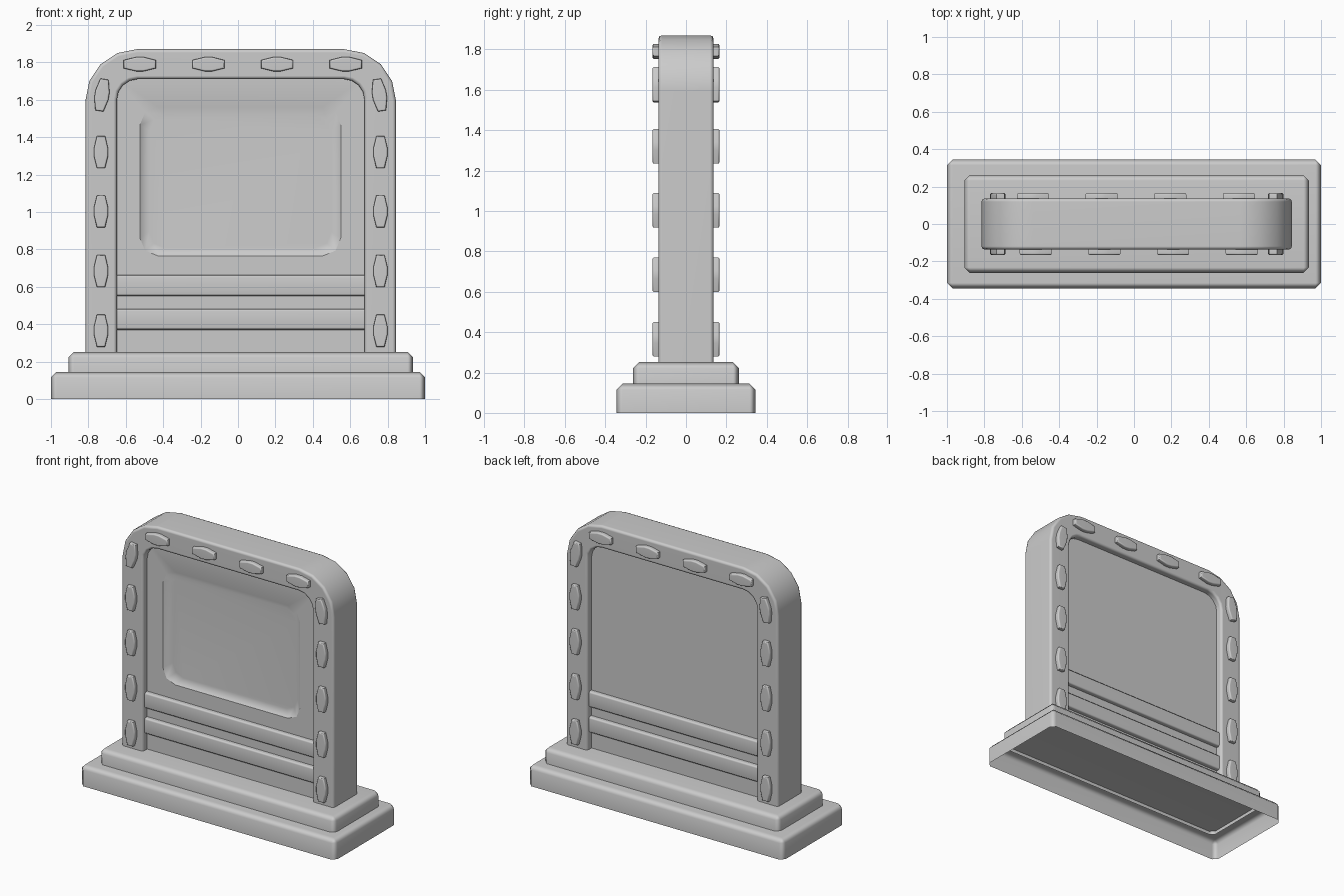
import bpy, bmesh, math

if "Cube" in bpy.data.objects:
    bpy.data.objects.remove(bpy.data.objects["Cube"])

CX = 0.0145  # centre line of the upright


def finish(name, bm, angle=50):
    bmesh.ops.recalc_face_normals(bm, faces=bm.faces[:])
    me = bpy.data.meshes.new(name)
    bm.to_mesh(me)
    bm.free()
    ob = bpy.data.objects.new(name, me)
    bpy.context.collection.objects.link(ob)
    bpy.ops.object.select_all(action='DESELECT')
    bpy.context.view_layer.objects.active = ob
    ob.select_set(True)
    bpy.ops.object.shade_smooth_by_angle(angle=math.radians(angle))
    wn = ob.modifiers.new("weighted", 'WEIGHTED_NORMAL')
    wn.keep_sharp = True
    return ob


def box(name, x0, x1, y0, y1, z0, z1, bevel=0.0, segs=1, open_bottom=False):
    bm = bmesh.new()
    bmesh.ops.create_cube(bm, size=1)
    for v in bm.verts:
        v.co = ((x0 + x1) / 2 + v.co.x * (x1 - x0),
                (y0 + y1) / 2 + v.co.y * (y1 - y0),
                (z0 + z1) / 2 + v.co.z * (z1 - z0))
    bmesh.ops.recalc_face_normals(bm, faces=bm.faces[:])
    if open_bottom:
        bmesh.ops.delete(bm, geom=[f for f in bm.faces if f.normal.z < -0.9],
                         context='FACES_ONLY')
    if bevel:
        bmesh.ops.bevel(bm, geom=[e for e in bm.edges if not e.is_boundary],
                        offset=bevel, segments=segs, profile=0.5, affect='EDGES')
    return finish(name, bm)


def loft(name, loops, bevel=0.0, segs=2):
    """Solid through (y, xz outline) sections; cap outlines can be bevelled."""
    bm = bmesh.new()
    rings = [[bm.verts.new((x, y, z)) for x, z in pts] for y, pts in loops]
    caps = [bm.faces.new(rings[0]), bm.faces.new(rings[-1])]
    n = len(rings[0])
    for a, b in zip(rings, rings[1:]):
        for i in range(n):
            j = (i + 1) % n
            bm.faces.new((a[i], a[j], b[j], b[i]))
    bmesh.ops.recalc_face_normals(bm, faces=bm.faces[:])
    if bevel:
        edges = list({e for f in caps for e in f.edges})
        bmesh.ops.bevel(bm, geom=edges, offset=bevel, segments=segs,
                        profile=0.5, affect='EDGES')
    return finish(name, bm)


def arc(cx, cz, r, a0, a1, n):
    return [(cx + r * math.cos(math.radians(a0 + (a1 - a0) * i / n)),
             cz + r * math.sin(math.radians(a0 + (a1 - a0) * i / n)))
            for i in range(n + 1)]


def arch(hw, top, r, n, bottom):
    """Round-cornered arch outline from bottom right to bottom left."""
    return ([(CX + hw, bottom)] + arc(CX + hw - r, top - r, r, 0, 90, n)
            + arc(CX - hw + r, top - r, r, 90, 180, n) + [(CX - hw, bottom)])


def rounded_rect(cx, cz, hw, hh, r, n):
    pts = []
    for a, sx, sz in ((0, 1, 1), (90, -1, 1), (180, -1, -1), (270, 1, -1)):
        pts += arc(cx + sx * (hw - r), cz + sz * (hh - r), r, a, a + 90, n)
    return pts


# two-tier plinth, hollow underneath
box("lower_plinth", -1, 1, -0.345, 0.345, 0, 0.145, 0.03, 1, True)
box("upper_plinth", -0.907, 0.936, -0.262, 0.262, 0.12, 0.252, 0.03, 1, True)

# arched frame
outline = arch(0.83, 1.87, 0.275, 4, 0.2) + arch(0.662, 1.71, 0.11, 4, 0.2)[::-1]
loft("arch_frame", [(-0.137, outline), (0.137, outline)], 0.018)

# infill panel with a sloped recess on the front only
P = 0.09
panel = box("infill_panel", CX - 0.68, CX + 0.68, -P, P, 0.2, 1.73)
cutter = loft("recess_cutter", [
    (-P - 0.04, rounded_rect(0.0125, 1.163, 0.588, 0.442, 0.11, 2)),
    (-P + 0.04, rounded_rect(0.0125, 1.163, 0.487, 0.355, 0.085, 2))])
cutter.hide_render = True
cutter.hide_viewport = True
cut = panel.modifiers.new("recess", 'BOOLEAN')
cut.operation = 'DIFFERENCE'
cut.object = cutter
panel.modifiers.move(1, 0)

# horizontal rails across the lower panel, front and back
for i, z in enumerate((0.37, 0.55)):
    box(f"rail_{i}", CX - 0.68, CX + 0.68, -P - 0.03, P + 0.03, z, z + 0.112, 0.012)

# elongated studs around the frame: (x, z, lean in degrees from vertical)
spots = [(-0.525 + 0.367 * i, 1.79, 90) for i in range(4)]
for s in (-1, 1):
    spots += [(CX + s * 0.747, z, 0) for z in (0.365, 0.684, 1.003, 1.32)]
    spots.append((CX + s * 0.742, 1.625, s * 9))
hexa = [(0.022, 0.086), (0.038, 0.02), (0.038, -0.02), (0.022, -0.086)]
hexa += [(-x, z) for x, z in hexa[::-1]]
for side, label in ((-1, "front"), (1, "back")):
    for i, (x, z, lean) in enumerate(spots):
        if side > 0 and lean == 90:
            x -= 0.015
        c, s = math.cos(math.radians(lean)), math.sin(math.radians(lean))
        pts = [(x + c * u - s * v, z + s * u + c * v) for u, v in hexa]
        loft(f"{label}_stud_{i}", [(side * 0.12, pts), (side * 0.166, pts)], 0.009)
